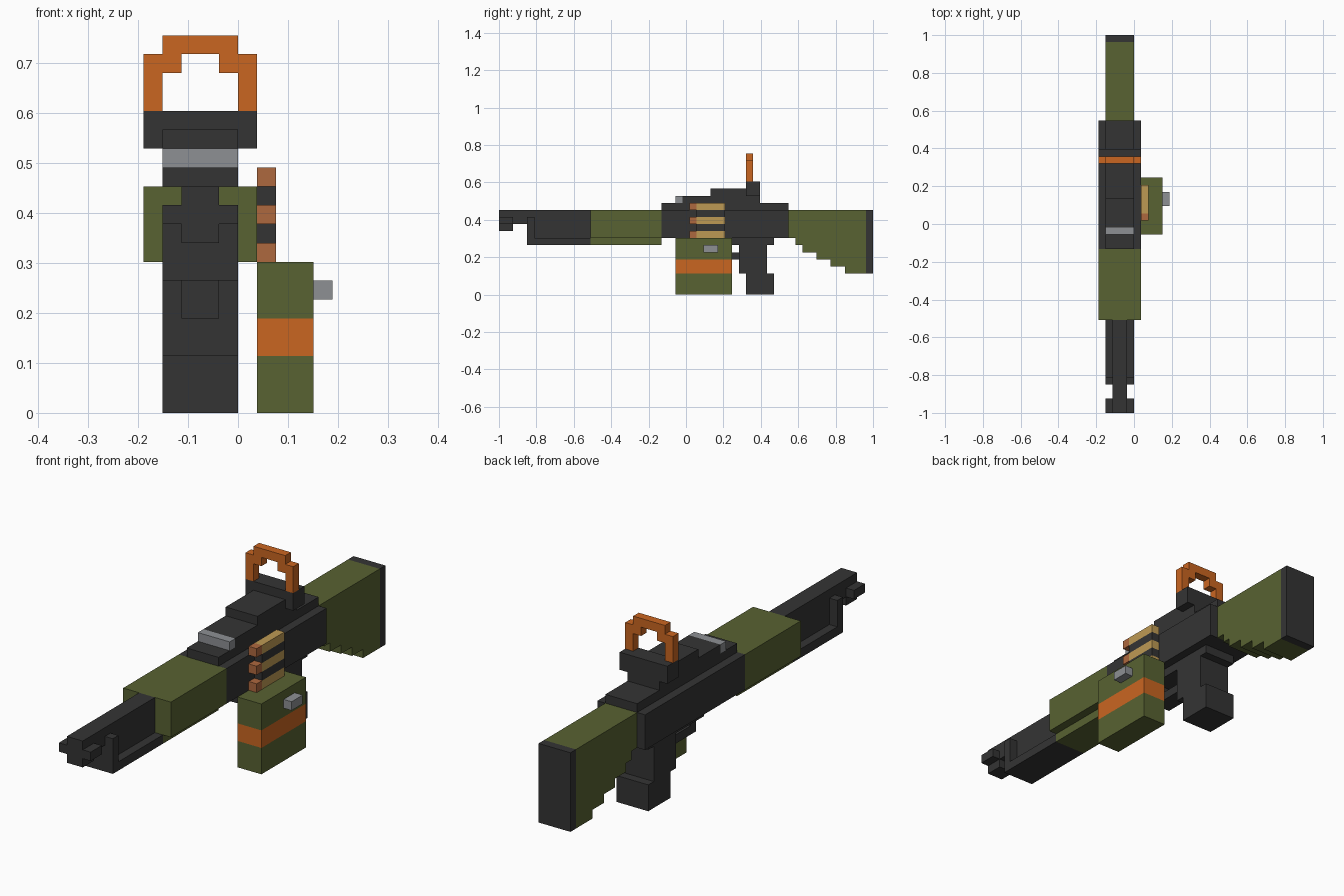
import bpy, bmesh
from mathutils import Vector

if "Cube" in bpy.data.objects:
    bpy.data.objects.remove(bpy.data.objects["Cube"])

U = 2 / 53            # one grid cell
CX = -2               # mirror plane of the gun body, in cells


def material(name, srgb):
    m = bpy.data.materials.new(name)
    m.diffuse_color = [((c / 255 + 0.055) / 1.055) ** 2.4 for c in srgb] + [1]
    m.use_nodes = True
    m.node_tree.nodes["Principled BSDF"].inputs["Base Color"].default_value = m.diffuse_color
    return m


BLACK = material("black metal", (52, 52, 52))
OLIVE = material("olive green", (88, 98, 50))
ORANGE = material("orange", (202, 102, 33))
SILVER = material("silver", (141, 144, 148))
BRASS = material("brass", (190, 154, 84))
COPPER = material("copper", (174, 104, 62))


def pos(x, j, z):
    """Cell coordinates to model space; j runs 0..53 from front to back."""
    return Vector((x * U, (j - 26.5) * U, z * U))


def extrude(name, mat, profile, axis, start, end):
    """Extrude a 2D profile: axis 'y' takes (x, z) points, axis 'x' takes (j, z)."""
    bm = bmesh.new()
    place = (lambda p, d: pos(p[0], d, p[1])) if axis == 'y' else (lambda p, d: pos(d, *p))
    face = bm.faces.new([bm.verts.new(place(p, start)) for p in profile])
    res = bmesh.ops.extrude_face_region(bm, geom=[face], use_keep_orig=True)
    step = place((0, 0), end) - place((0, 0), start)
    bmesh.ops.translate(bm, vec=step, verts=[v for v in res["geom"] if isinstance(v, bmesh.types.BMVert)])
    bmesh.ops.recalc_face_normals(bm, faces=bm.faces)
    me = bpy.data.meshes.new(name)
    bm.to_mesh(me)
    bm.free()
    me.materials.append(mat)
    ob = bpy.data.objects.new(name, me)
    bpy.context.collection.objects.link(ob)
    return ob


def box(name, mat, x, j, z):
    prof = [(x[0], z[0]), (x[1], z[0]), (x[1], z[1]), (x[0], z[1])]
    return extrude(name, mat, prof, 'y', *j)


def symmetric(name, mat, half, j):
    """Cross-section given as (half width, z) from bottom to top, mirrored about CX."""
    prof = [(CX + w, z) for w, z in half] + [(CX - w, z) for w, z in reversed(half)]
    return extrude(name, mat, prof, 'y', *j)


# Barrel: muzzle, neck, front plate, recessed barrel on a lower rail
symmetric("muzzle", BLACK, [(1, 9), (1, 10), (2, 10), (2, 11), (1, 11), (1, 12)], (0, 2))
symmetric("muzzle_neck", BLACK, [(1, 10), (1, 12)], (2, 4))
symmetric("barrel_front_plate", BLACK, [(2, 7), (2, 11), (1, 11), (1, 12)], (4, 5))
symmetric("barrel", BLACK, [(2, 7), (2, 8), (1, 8), (1, 12)], (5, 13))

# Handguard and receiver
symmetric("handguard", OLIVE, [(2, 7), (2, 8), (3, 8), (3, 12)], (13, 23))
symmetric("receiver", BLACK, [(3, 8), (3, 12), (2, 12), (2, 13)], (23, 41))
extrude("receiver_cover", BLACK, [(26, 13), (37, 13), (37, 14), (35, 14), (35, 15), (30, 15), (30, 14), (26, 14)],
        'x', -4, 0)
box("cover_latch", SILVER, (-4, 0), (25, 26), (13, 14))

# Carry handle on its base
box("handle_base", BLACK, (-5, 1), (35, 37), (14, 16))
symmetric("carry_handle", ORANGE,
          [(2, 16), (3, 16), (3, 19), (2, 19), (2, 20)], (35, 36))
bpy.data.objects.remove(bpy.data.objects["carry_handle"])
extrude("carry_handle", ORANGE,
        [(1, 16), (1, 19), (0, 19), (0, 20), (-4, 20), (-4, 19), (-5, 19), (-5, 16),
         (-4, 16), (-4, 18), (-3, 18), (-3, 19), (-1, 19), (-1, 18), (0, 18), (0, 16)], 'y', 35, 36)

# Stock with stepped underside, and butt plate
steps = [(41, 8), (42, 7), (43, 6), (45, 5), (47, 4), (49, 3), (52, 3)]
stock = [(41, 12)]
for (j0, z), (j1, _) in zip(steps, steps[1:]):
    stock += [(j0, z), (j1, z)]
extrude("stock", OLIVE, stock + [(52, 12)], 'x', -4, 0)
box("butt_plate", BLACK, (-4, 0), (52, 53), (3, 12))

# Grip, and trigger guard
extrude("grip", BLACK, [(29, 8), (29, 7), (34, 7), (34, 3), (35, 3), (35, 0), (39, 0), (39, 3), (38, 3),
                        (38, 7), (39, 7), (39, 8)], 'x', -4, 0)
extrude("trigger_guard", BLACK, [(29, 7), (29, 5), (34, 5), (34, 6), (30, 6), (30, 7)], 'x', -3, -1)

# Ammunition box: cut at the stripe edges, stripe coloured by height
ammo = box("ammunition_box", OLIVE, (1, 4), (25, 33), (0, 8))
ammo.data.materials.append(ORANGE)
bm = bmesh.new()
bm.from_mesh(ammo.data)
for z in (3, 5):
    bmesh.ops.bisect_plane(bm, geom=bm.verts[:] + bm.edges[:] + bm.faces[:],
                           plane_co=(0, 0, z * U), plane_no=(0, 0, 1))
for f in bm.faces:
    f.material_index = int(3 * U < f.calc_center_median().z < 5 * U)
bm.to_mesh(ammo.data)
bm.free()
box("box_latch", SILVER, (4, 5), (29, 31), (6, 7))

# Cartridge belt
for i, z in enumerate((8, 10, 12)):
    box(f"cartridge_case_{i + 1}", BRASS, (1, 2), (28, 32), (z, z + 1))
    box(f"bullet_tip_{i + 1}", COPPER, (1, 2), (27, 28), (z, z + 1))
    if z < 12:
        box(f"belt_link_{i + 1}", BLACK, (1, 2), (28, 32), (z + 1, z + 2))
